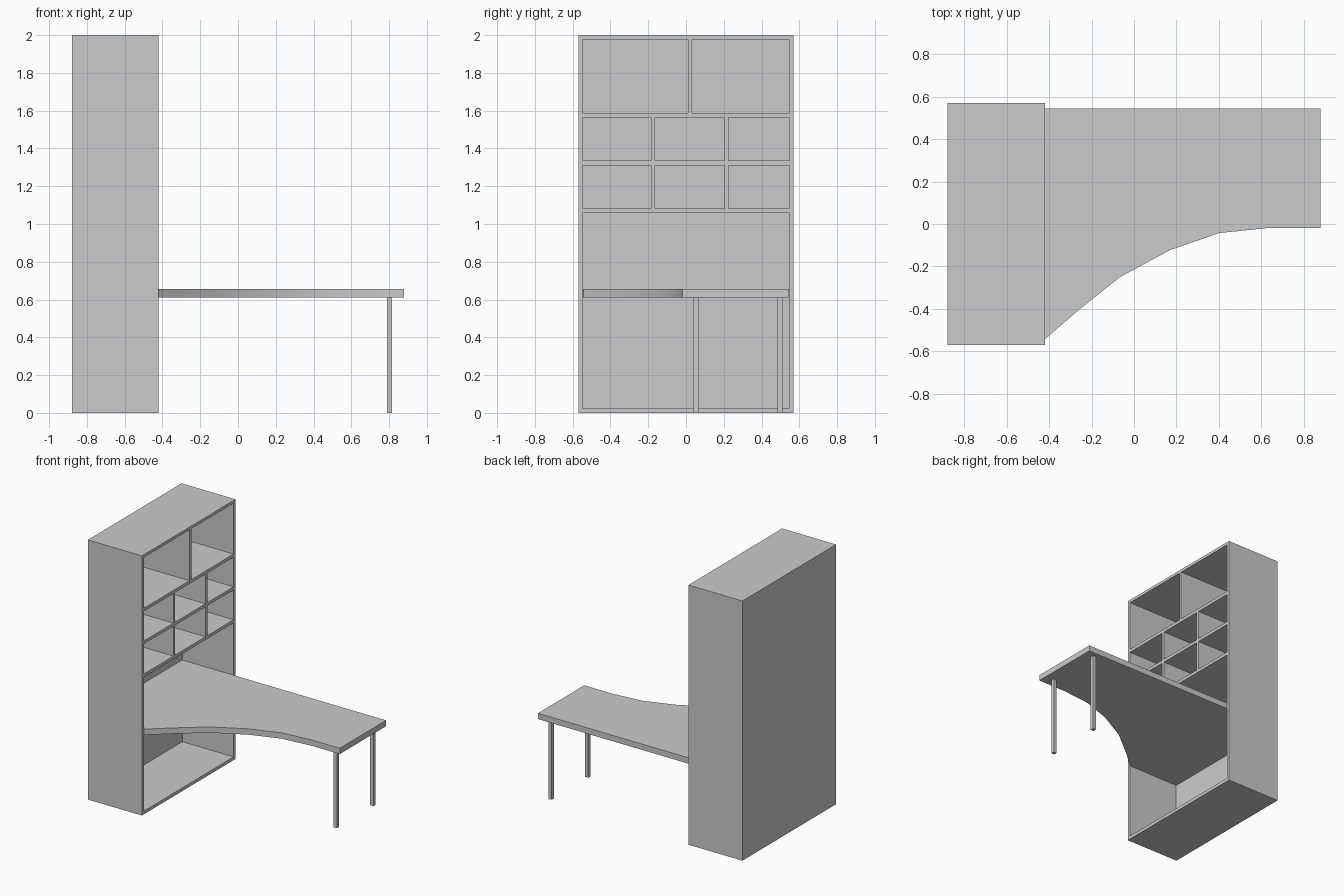
import bpy, bmesh

if "Cube" in bpy.data.objects:
    bpy.data.objects.remove(bpy.data.objects["Cube"])


def box(name, x, y, z):
    """Box from (min, max) pairs on each axis."""
    bm = bmesh.new()
    bmesh.ops.create_cube(bm, size=1)
    for v in bm.verts:
        v.co = [r[0] if c < 0 else r[1] for c, r in zip(v.co, (x, y, z))]
    me = bpy.data.meshes.new(name)
    bm.to_mesh(me)
    bm.free()
    ob = bpy.data.objects.new(name, me)
    bpy.context.collection.objects.link(ob)
    return ob


BACK, FRONT = -0.88, -0.42        # cabinet depth
INNER = BACK + 0.023              # face of the back panel
W, IW = 0.57, 0.547               # outer and inner half widths

# Cabinet carcass
for side, s in (("left", -1), ("right", 1)):
    box(f"cabinet_side_{side}", (BACK, FRONT), tuple(sorted((s * IW, s * W))), (0, 2))
box("cabinet_back", (BACK, INNER), (-IW, IW), (0, 2))

# Bottom, shelves and top
levels = [("bottom", 0, 0.025), ("shelf_low", 1.057, 1.081), ("shelf_mid", 1.311, 1.335),
          ("shelf_high", 1.563, 1.587), ("top", 1.978, 2)]
for name, z0, z1 in levels:
    box(f"cabinet_{name}", (INNER, FRONT), (-IW, IW), (z0, z1))

# Upright dividers
rows = [(1.081, 1.311, (-0.175, 0.215)), (1.335, 1.563, (-0.175, 0.215)), (1.587, 1.978, (0.021,))]
for r, (z0, z1, ys) in enumerate(rows):
    for i, y in enumerate(ys):
        box(f"divider_{r + 1}_{i + 1}", (INNER, FRONT), (y - 0.011, y + 0.011), (z0, z1))

# Desk top with a curved front edge, running to the back of the cabinet
Z0, Z1 = 0.61, 0.655
outline = [(INNER, 0.545), (INNER, -0.545), (-0.42, -0.543), (-0.26, -0.405), (-0.066, -0.25),
           (0.17, -0.123), (0.40, -0.043), (0.64, -0.018), (0.88, -0.018), (0.88, 0.545)]
bm = bmesh.new()
face = bm.faces.new([bm.verts.new((x, y, Z0)) for x, y in outline])
ext = bmesh.ops.extrude_face_region(bm, geom=[face])
bmesh.ops.translate(bm, vec=(0, 0, Z1 - Z0),
                    verts=[g for g in ext["geom"] if isinstance(g, bmesh.types.BMVert)])
if not any(len(f.verts) == len(outline) and f.calc_center_median().z < Z0 + 0.001 for f in bm.faces):
    bm.faces.new([v for v in bm.verts if v.co.z < Z0 + 0.001])
bmesh.ops.recalc_face_normals(bm, faces=bm.faces)
me = bpy.data.meshes.new("desk_top")
bm.to_mesh(me)
bm.free()
desk = bpy.data.objects.new("desk_top", me)
bpy.context.collection.objects.link(desk)
bpy.context.view_layer.objects.active = desk
desk.select_set(True)
bpy.ops.object.shade_smooth_by_angle(angle=0.5)

# Square desk legs
for name, y in (("front_leg", 0.053), ("back_leg", 0.497)):
    box(name, (0.788, 0.815), (y - 0.0135, y + 0.0135), (0, Z0))
